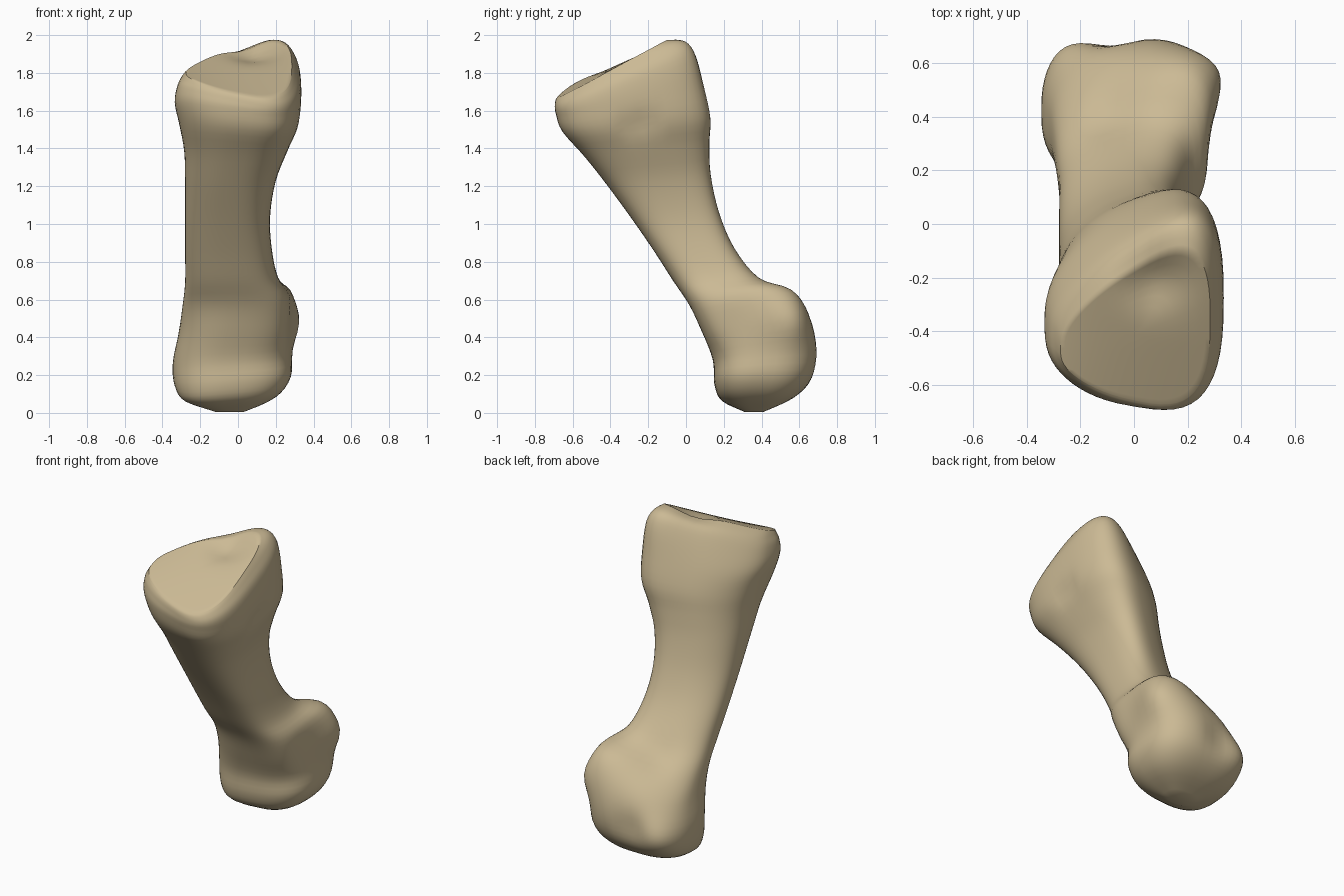
import bpy, bmesh, math
from mathutils import Vector

if "Cube" in bpy.data.objects:
    bpy.data.objects.remove(bpy.data.objects["Cube"])

# Bone stations, lower end to upper end:
# front y, front z, back y, back z, left x, right x, back skew y, back skew z, front skew z
STATIONS = [
    (.31, .005, .41, .005, -.12, .03, 0, 0, 0),
    (.19, .07, .57, .08, -.28, .20, 0, 0, .08),
    (.15, .155, .67, .19, -.335, .28, 0, .05, .1),
    (.14, .28, .70, .34, -.345, .29, .04, .15, .05),
    (.08, .43, .66, .52, -.315, .315, .1, .25, 0),
    (.01, .57, .575, .645, -.295, .29, .25, .25, 0),
    (-.08, .70, .41, .72, -.28, .215, .25, .1, 0),
    (-.18, .85, .29, .87, -.28, .18, .3, 0, 0),
    (-.30, 1.02, .215, 1.06, -.28, .17, .35, 0, 0),
    (-.43, 1.20, .165, 1.26, -.28, .20, .35, 0, 0),
    (-.55, 1.36, .145, 1.42, -.285, .26, .35, .05, -.05),
    (-.665, 1.50, .14, 1.56, -.31, .32, .4, .1, -.1),
    (-.70, 1.60, .10, 1.73, -.335, .335, .45, .2, -.15),
    (-.705, 1.65, .05, 1.89, -.32, .33, .55, .3, -.2),
    (-.70, 1.68, -.0, 1.965, -.295, .305, .6, .34, -.2),
    (-.685, 1.695, -.09, 1.985, -.275, .285, .6, .34, -.2),
]
SIDES, STEPS = 56, 4
APEX_X = .13

# Local swellings and hollows: centre, push, radius
BUMPS = [
    ((-.08, .68, .28), (0, -.03, 0), .10),
    ((.30, .55, .48), (.03, .02, 0), .12),
    ((.32, .28, .48), (-.035, 0, 0), .16),
    ((-.26, .64, .25), (-.01, .02, 0), .12),
    ((.31, -.25, 1.53), (-.03, 0, 0), .07),
    ((-.10, .46, .66), (0, -.03, -.02), .12),
    ((.08, -.20, 1.92), (0, 0, -.05), .12),
]


def smooth_stations():
    """Catmull-Rom interpolation between the stations."""
    pts = [STATIONS[0]] + STATIONS + [STATIONS[-1]]
    for i in range(1, len(pts) - 2):
        for k in range(STEPS):
            t = k / STEPS
            yield [b + .5 * t * (c - a + t * (2*a - 5*b + 4*c - d + t * (3*(b - c) + d - a)))
                   for a, b, c, d in zip(*pts[i - 1:i + 3])]
    yield STATIONS[-1]


def rounded(value, power):
    return math.copysign(abs(value) ** power, value)


def section_point(station, angle, scale=1):
    """Rounded section, fuller on the right and tapering to the left."""
    fy, fz, by, bz, left, right, sky, skz, skf = station
    c = math.cos(angle)
    x = (left + right) / 2 + scale * rounded(c, .75 - .07 * c) * (right - left) / 2
    v = .5 + .5 * scale * rounded(math.sin(angle), .75)
    off = x - APEX_X
    y = fy + (by - fy) * v + sky * off * (v - .35 * (1 - v))
    z = fz + (bz - fz) * v + skz * off * v + skf * x * (1 - v)
    return Vector((x, y, z))


def sculpt(p):
    moved = p.copy()
    for centre, push, radius in BUMPS:
        d = (p - Vector(centre)).length / radius
        moved += Vector(push) * math.exp(-d * d)
    return moved


bm = bmesh.new()
angles = [2 * math.pi * i / SIDES for i in range(SIDES)]
stations = list(smooth_stations())
rings = [[bm.verts.new(sculpt(section_point(s, a))) for a in angles] for s in stations]

# Joint face at the upper end, hollowed toward the back
for scale in (.94, .85, .74, .62, .5, .37, .24, .12):
    rings.append([bm.verts.new(sculpt(section_point(stations[-1], a, scale))) for a in angles])
for low, high in zip(rings, rings[1:]):
    for i in range(SIDES):
        j = (i + 1) % SIDES
        bm.faces.new((low[i], low[j], high[j], high[i]))

# Closing fans at both ends
for ring, order in ((rings[0], -1), (rings[-1], 1)):
    hub = bm.verts.new(sum((v.co for v in ring), Vector()) / SIDES)
    for i in range(SIDES):
        bm.faces.new((ring[i], ring[(i + 1) % SIDES], hub)[::order])
bmesh.ops.recalc_face_normals(bm, faces=bm.faces)

mesh = bpy.data.meshes.new("bone")
bm.to_mesh(mesh)
bm.free()
bone = bpy.data.objects.new("bone", mesh)
bpy.context.collection.objects.link(bone)

# Single bone colour
colour = (.60, .49, .30, 1)
mat = bpy.data.materials.new("bone tan")
mat.use_nodes = True
mat.diffuse_color = colour
mat.node_tree.nodes["Principled BSDF"].inputs["Base Color"].default_value = colour
mesh.materials.append(mat)

bpy.context.view_layer.objects.active = bone
bone.select_set(True)
bpy.ops.object.shade_smooth_by_angle(angle=math.radians(50))
